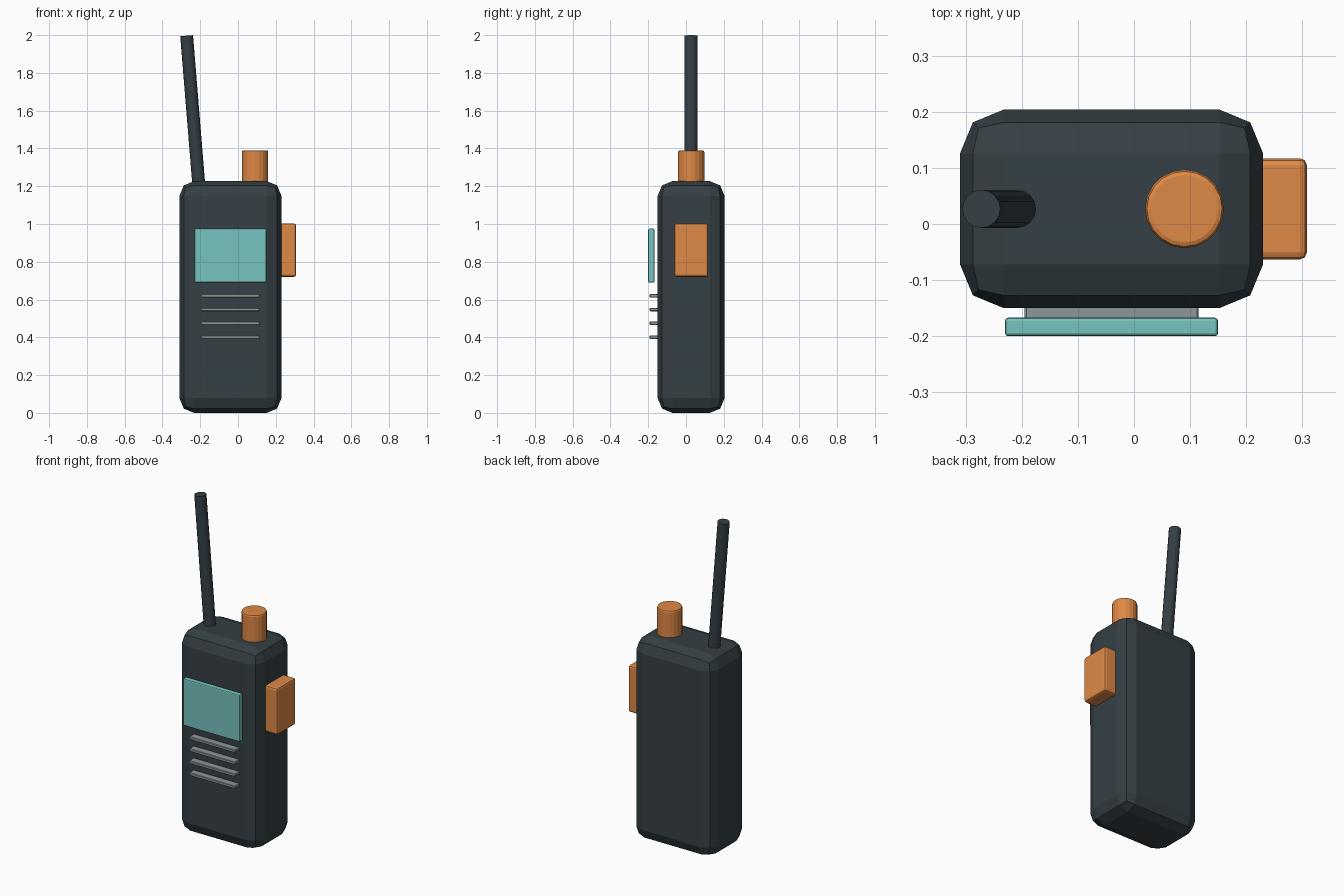
import bpy
from math import radians
from mathutils import Vector

if "Cube" in bpy.data.objects:
    bpy.data.objects.remove(bpy.data.objects["Cube"])


def material(name, rgb):
    m = bpy.data.materials.new(name)
    m.diffuse_color = (*rgb, 1)
    m.use_nodes = True
    m.node_tree.nodes["Principled BSDF"].inputs["Base Color"].default_value = m.diffuse_color
    return m


dark = material("dark_casing", (0.035, 0.05, 0.058))
orange = material("orange_control", (0.74, 0.25, 0.06))
teal = material("teal_screen", (0.18, 0.55, 0.52))
grey = material("grey_grille", (0.27, 0.31, 0.32))


def finish(ob, name, mat, bevel, segments):
    ob.name = name
    ob.data.materials.append(mat)
    if bevel:
        mod = ob.modifiers.new("bevel", 'BEVEL')
        mod.width, mod.segments = bevel, segments
        mod.limit_method = 'ANGLE'
        mod.angle_limit = radians(40)
    return ob


def box(name, lo, hi, mat, bevel, segments=2):
    lo, hi = Vector(lo), Vector(hi)
    bpy.ops.mesh.primitive_cube_add(size=1, location=(lo + hi) / 2)
    ob = bpy.context.object
    ob.scale = hi - lo
    bpy.ops.object.transform_apply(location=False, rotation=False, scale=True)
    return finish(ob, name, mat, bevel, segments)


def rod(name, a, b, radius, sides, mat, bevel=0):
    a, b = Vector(a), Vector(b)
    bpy.ops.mesh.primitive_cylinder_add(vertices=sides, radius=radius,
                                        depth=(b - a).length, location=(a + b) / 2)
    ob = bpy.context.object
    ob.rotation_euler = (b - a).to_track_quat('Z', 'Y').to_euler()
    return finish(ob, name, mat, bevel, 2)


# Casing with broad chamfered edges
box("body", (-0.31, -0.15, 0), (0.23, 0.204, 1.227), dark, 0.078)

# Display panel, standing just off the front
box("screen", (-0.23, -0.2, 0.69), (0.15, -0.167, 0.975), teal, 0.006)

# Speaker grille bars
for i in range(4):
    z = 0.62 - i * 0.073
    box(f"speaker_bar_{i + 1}", (-0.195, -0.192, z - 0.009),
        (0.115, -0.145, z + 0.009), grey, 0.003, 1)

# Talk button on the right side
box("talk_button", (0.2, -0.063, 0.72), (0.308, 0.117, 1.003), orange, 0.012)

# Top controls
rod("volume_knob", (0.09, 0.027, 1.2), (0.09, 0.027, 1.39), 0.07, 20, orange, 0.01)
rod("antenna", (-0.207, 0.027, 1.2), (-0.272, 0.027, 1.997), 0.034, 16, dark)
